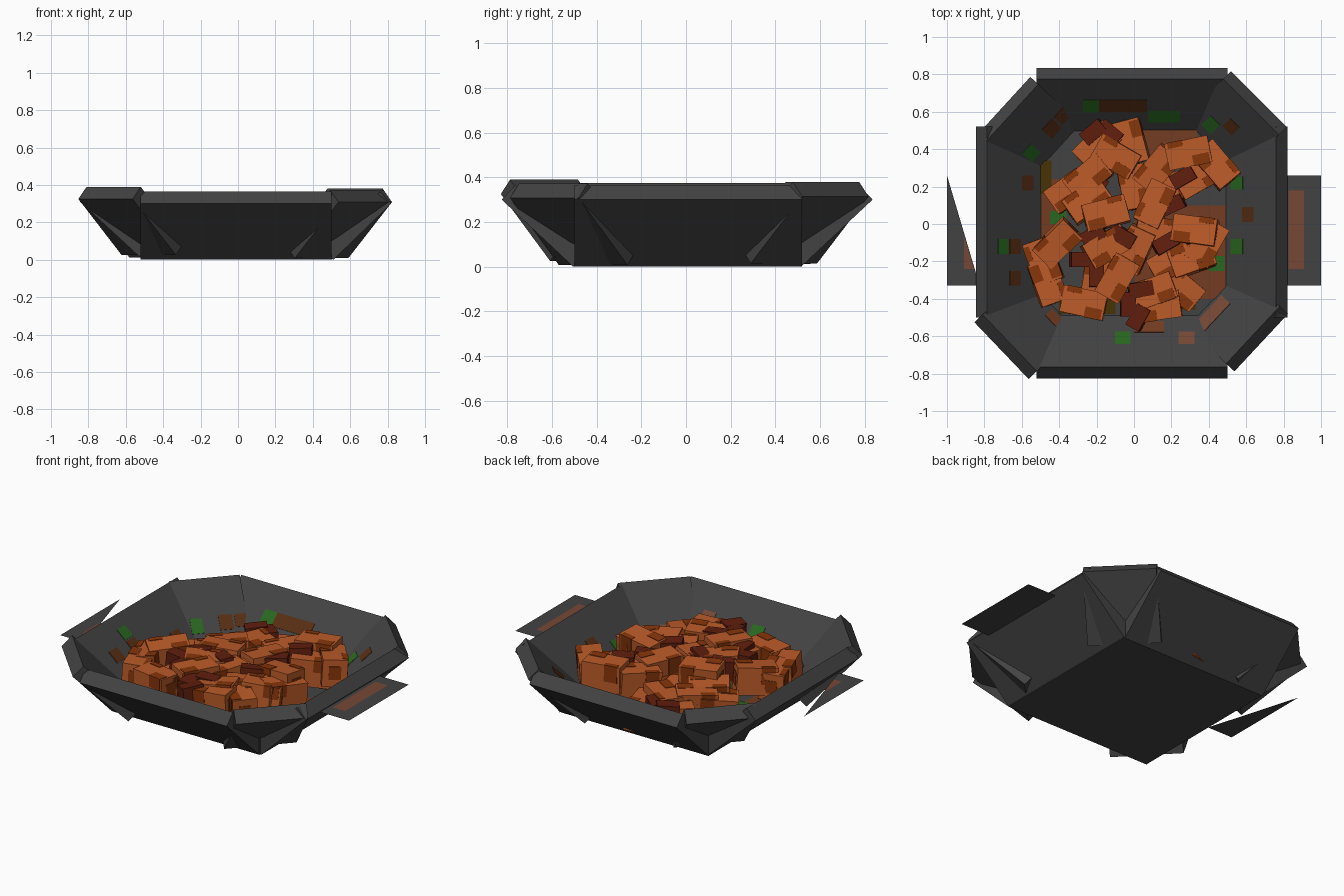
import bpy, bmesh, math, random
from mathutils import Vector, Matrix

if "Cube" in bpy.data.objects:
    bpy.data.objects.remove(bpy.data.objects["Cube"])

random.seed(4)
FLOOR = 0.105


def mat(name, r, g, b):
    m = bpy.data.materials.new(name)
    m.diffuse_color = (r, g, b, 1)
    m.use_nodes = True
    m.node_tree.nodes["Principled BSDF"].inputs["Base Color"].default_value = m.diffuse_color
    return m


GREY = mat("charcoal", 0.055, 0.055, 0.055)
ORANGE = mat("orange_meat", 0.50, 0.105, 0.022)
SEAR = mat("seared_patch", 0.24, 0.036, 0.003)
DARK = mat("dark_meat", 0.115, 0.013, 0.004)
GREEN = mat("herb_green", 0.021, 0.135, 0.014)
BROWN = mat("brown_crumb", 0.095, 0.027, 0.007)
TAN = mat("tan_smear", 0.18, 0.065, 0.036)
SAUCE = mat("sauce_brown", 0.17, 0.045, 0.015)
OLIVE = mat("olive_stain", 0.065, 0.032, 0.002)


def make(name, bm, *mats):
    me = bpy.data.meshes.new(name)
    bmesh.ops.recalc_face_normals(bm, faces=bm.faces)
    bm.to_mesh(me)
    bm.free()
    for m in mats:
        me.materials.append(m)
    ob = bpy.data.objects.new(name, me)
    bpy.context.collection.objects.link(ob)
    return ob


def add_box(bm, lo, hi, m=None, index=0):
    """Box between two corners, optionally transformed."""
    lo, hi = Vector(lo), Vector(hi)
    t = Matrix.Translation((lo + hi) / 2) @ Matrix.Diagonal((*(hi - lo), 1))
    vs = bmesh.ops.create_cube(bm, size=1, matrix=(m or Matrix()) @ t)["verts"]
    for f in {f for v in vs for f in v.link_faces}:
        f.material_index = index


def box(name, lo, hi, material, m=None):
    bm = bmesh.new()
    add_box(bm, lo, hi, m)
    return make(name, bm, material)


def flat(name, pts, z, material):
    bm = bmesh.new()
    bm.faces.new([bm.verts.new((x, y, z)) for x, y in pts])
    return make(name, bm, material)


# Base of the bowl
box("bowl_base", (-0.515, -0.505, 0), (0.505, 0.515, FLOOR), GREY)

# Leaning wall slabs: angle, bottom radius, top radius, half width, lift, side shift
THICK = 0.088
WALLS = {
    "east": (0, 0.51, 0.82, 0.51, 0.0, 0.01),
    "north": (90, 0.515, 0.835, 0.51, 0.0, 0.01),
    "west": (180, 0.52, 0.845, 0.51, 0.01, -0.01),
    "south": (270, 0.505, 0.825, 0.51, 0.0, -0.01),
    "north_east": (45, 0.62, 0.945, 0.21, 0.015, 0),
    "north_west": (137.5, 0.60, 0.94, 0.205, 0.012, 0),
    "south_west": (223.7, 0.66, 0.98, 0.21, 0.025, 0),
    "south_east": (317, 0.61, 0.93, 0.21, 0.008, 0),
}
frames = {}
for name, (deg, r0, r1, half, lift, shift) in WALLS.items():
    a = math.radians(deg)
    out = Vector((math.cos(a), math.sin(a), 0))
    side = Vector((-math.sin(a), math.cos(a), 0))
    slope = out * (r1 - r0) + Vector((0, 0, 0.30))
    length = slope.length
    slope.normalize()
    normal = side.cross(slope)
    if normal.z < 0:
        normal = -normal
    frame = Matrix.Translation(out * r0 + Vector((0, 0, lift))) @ Matrix(
        (side, slope, normal)).transposed().to_4x4()
    frames[name] = (frame, out, side, slope, r0 + normal.dot(out) * THICK)
    box(name + "_wall", (shift - half, 0, 0), (shift + half, length, THICK), GREY, frame)

# Crumbs and herbs on the walls: wall, x, y, width, rise, material
SPOTS = [
    ("north", -0.23, 0.63, 0.085, 0.065, GREEN), ("north", 0.16, 0.575, 0.17, 0.06, GREEN),
    ("north", -0.06, 0.63, 0.26, 0.065, BROWN),
    ("north_west", -0.55, 0.38, 0.07, 0.07, GREEN), ("north_west", -0.44, 0.51, 0.08, 0.07, BROWN),
    ("north_west", -0.38, 0.58, 0.08, 0.06, BROWN),
    ("north_east", 0.41, 0.53, 0.07, 0.07, GREEN), ("north_east", 0.52, 0.52, 0.07, 0.06, BROWN),
    ("east", 0.55, 0.22, 0.07, 0.065, GREEN), ("east", 0.55, -0.12, 0.08, 0.065, GREEN),
    ("east", 0.61, 0.05, 0.08, 0.06, BROWN),
    ("west", -0.70, -0.12, 0.08, 0.055, GREEN), ("west", -0.635, -0.12, 0.08, 0.06, BROWN),
    ("west", -0.57, 0.22, 0.08, 0.06, BROWN), ("west", -0.635, -0.29, 0.08, 0.06, BROWN),
    ("south", -0.06, -0.61, 0.085, 0.065, GREEN), ("south", 0.28, -0.61, 0.085, 0.065, TAN),
    ("south", 0.08, -0.55, 0.16, 0.06, SAUCE),
    ("south_east", 0.42, -0.48, 0.21, 0.065, TAN),
    ("south_west", -0.43, -0.50, 0.08, 0.05, SAUCE),
]
for i, (wall, x, y, w, rise, material) in enumerate(SPOTS):
    frame, out, side, slope, inner = frames[wall]
    p = Vector((x, y, 0))
    u, s = p.dot(side), (p.dot(out) - inner) / slope.dot(out)
    h = rise / slope.dot(out) / 2
    box(f"wall_spot_{i}", (u - w / 2, s - h, THICK), (u + w / 2, s + h, THICK + 0.003),
        material, frame)

# Sauce stains on the floor: x0, y0, x1, y1, material
STAINS = [(0.0, -0.40, 0.49, 0.10, SAUCE), (-0.05, 0.36, 0.34, 0.51, SAUCE),
          (-0.50, -0.30, -0.40, 0.24, SAUCE), (-0.50, 0.16, -0.44, 0.34, OLIVE),
          (-0.40, -0.48, -0.10, -0.40, OLIVE), (0.2, -0.46, 0.33, -0.40, OLIVE),
          (-0.45, 0.0, -0.36, 0.07, GREEN), (0.40, -0.25, 0.485, -0.17, GREEN)]
for i, (x0, y0, x1, y1, material) in enumerate(STAINS):
    top = FLOOR + (0.003 if material is SAUCE else 0.006)
    box(f"floor_stain_{i}", (x0, y0, FLOOR), (x1, y1, top), material)

# Thin side handles, a rectangle and a triangle, each with a smear
flat("right_handle", [(0.78, -0.33), (1, -0.33), (1, 0.26), (0.78, 0.26)], 0.28, GREY)
flat("left_handle", [(-1, 0.26), (-1, -0.33), (-0.825, -0.33)], 0.28, GREY)
flat("right_handle_smear", [(0.825, -0.24), (0.91, -0.24), (0.91, 0.18), (0.825, 0.18)], 0.282, TAN)
flat("left_handle_smear", [(-0.91, -0.24), (-0.855, -0.24), (-0.888, -0.13), (-0.91, -0.06)], 0.282, TAN)


def heap_top(x, y):
    """Height of the heap, lower towards the back left."""
    if x < 0.02 and y > 0.08:
        return 0.225
    return 0.295 + 0.02 * (x > 0.1 and y > 0.1)


def chunk(name, x, y, deg, top, size, tilt, dark=False):
    """Meat block with seared patches on its top and sides."""
    w, d, h = size
    m = Matrix.Translation((x, y, top)) @ Matrix.Rotation(math.radians(deg), 4, 'Z')
    m = m @ Matrix.Rotation(random.uniform(-tilt, tilt), 4, 'X')
    m = m @ Matrix.Rotation(random.uniform(-tilt, tilt), 4, 'Y')
    bm = bmesh.new()
    add_box(bm, (-w / 2, -d / 2, -h), (w / 2, d / 2, 0), m)
    if not dark:
        e = 0.003
        px = random.choice((-1, 1)) * w * 0.26
        add_box(bm, (px - 0.045, -d / 2 - e, -0.07), (px + 0.045, -d / 2 + 0.055, e), m, 1)
        add_box(bm, (-px - 0.04, d / 2 - 0.03, -0.10), (-px + 0.04, d / 2 + e, e), m, 1)
        for sx in (-1, 1):
            add_box(bm, (sx * w / 2 - e, -0.035, -0.12), (sx * w / 2 + e, 0.035, -0.04), m, 1)
    make(name, bm, *((DARK,) if dark else (ORANGE, SEAR)))


# Orange chunks: x, y, turn
CHUNKS = [
    (-0.20, 0.42, 45), (-0.02, 0.44, 105), (-0.10, 0.36, -30), (-0.35, 0.18, 35),
    (-0.25, 0.13, 35), (-0.25, 0.25, 40), (0.00, 0.20, 100), (0.12, 0.29, 50),
    (0.21, 0.20, 20), (0.29, 0.38, 12), (0.44, 0.32, -50), (0.34, 0.25, 30),
    (-0.15, 0.06, 15), (0.11, 0.11, 65), (0.13, -0.04, -10), (0.32, -0.03, -8),
    (0.39, -0.10, 60), (0.20, -0.20, 30), (0.31, -0.18, 20), (-0.41, -0.11, 45),
    (-0.49, -0.20, 110), (-0.46, -0.31, -70), (-0.20, -0.30, 80), (-0.27, -0.42, -12),
    (-0.09, -0.29, 60), (0.00, -0.14, 65), (-0.14, -0.12, 30), (0.13, -0.44, 8),
    (0.25, -0.34, -40), (0.10, -0.36, 20),
]
for i, (x, y, deg) in enumerate(CHUNKS):
    top = heap_top(x, y) + random.uniform(-0.03, 0.03)
    chunk(f"meat_chunk_{i}", x, y, deg, top, (0.235, 0.145, 0.165), 0.09)

# Dark pieces tucked between them
DARKS = [(-0.22, 0.49, 40), (-0.13, 0.49, -40), (-0.20, 0.19, 60), (0.20, 0.10, 25),
         (0.26, 0.25, 30), (-0.22, -0.06, 30), (-0.06, -0.07, -30), (0.17, -0.10, 30),
         (-0.27, -0.19, 0), (-0.20, -0.27, 90), (0.04, -0.35, 10), (-0.03, -0.43, 90),
         (0.02, -0.50, 60)]
for i, (x, y, deg) in enumerate(DARKS):
    chunk(f"dark_chunk_{i}", x, y, deg, heap_top(x, y) + 0.015, (0.13, 0.08, 0.12), 0.1, True)
